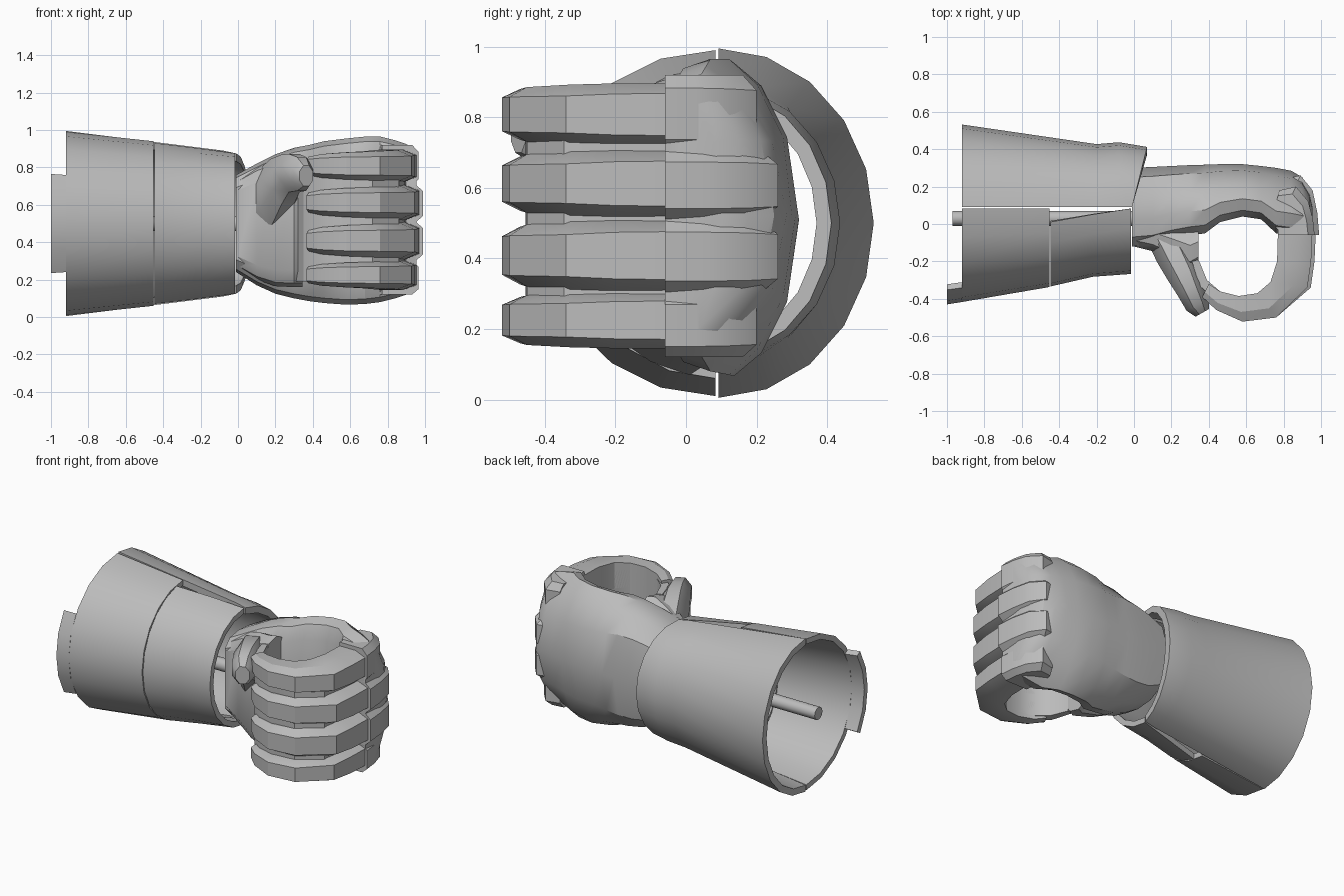
import bpy, bmesh
from math import sin, cos, radians
from mathutils import Vector

if "Cube" in bpy.data.objects:
    bpy.data.objects.remove(bpy.data.objects["Cube"])

grey = bpy.data.materials.new("plain grey")
grey.use_nodes = True
GREY = (0.5, 0.5, 0.5, 1)
grey.diffuse_color = GREY
grey.node_tree.nodes["Principled BSDF"].inputs["Base Color"].default_value = GREY


def loft(name, rings, angle=30):
    """Skin a list of equal closed rings and cap both ends."""
    bm = bmesh.new()
    rows = [[bm.verts.new(p) for p in ring] for ring in rings]
    n = len(rows[0])
    for a, b in zip(rows, rows[1:]):
        for i in range(n):
            j = (i + 1) % n
            bm.faces.new((a[i], a[j], b[j], b[i]))
    bm.faces.new(rows[0])
    bm.faces.new(rows[-1])
    bmesh.ops.recalc_face_normals(bm, faces=bm.faces)
    mesh = bpy.data.meshes.new(name)
    bm.to_mesh(mesh)
    bm.free()
    mesh.materials.append(grey)
    obj = bpy.data.objects.new(name, mesh)
    bpy.context.collection.objects.link(obj)
    bpy.ops.object.select_all(action="DESELECT")
    obj.select_set(True)
    bpy.context.view_layer.objects.active = obj
    bpy.ops.object.shade_smooth_by_angle(angle=radians(angle))
    return obj


def shell(name, stations, side, seam, steps=10, thick=0.035, slant=0.0):
    """Curved plate; each station is x, half height, depth, half sweep in degrees."""
    rings = []
    for k, (x, h, d, sweep) in enumerate(stations):
        arc = [radians(sweep * (2 * i / steps - 1)) for i in range(steps + 1)]
        lean = slant if k == len(stations) - 1 else 0
        outer = [(x + lean * cos(a), seam + side * d * cos(a), 0.5 + h * sin(a)) for a in arc]
        inner = [(x + lean * cos(a), seam + side * (d - thick) * cos(a),
                  0.5 + (h - thick) * sin(a)) for a in arc]
        rings.append(outer + inner[::-1])
    return loft(name, rings)


# Forearm cuff: back plate, two front plates and the elbow tab
shell("cuff_back", [(-0.92, 0.495, 0.44, 90), (-0.2, 0.405, 0.335, 90),
                    (-0.08, 0.39, 0.345, 90), (-0.01, 0.375, 0.32, 90)],
      1, 0.092, thick=0.042, slant=0.08)
shell("cuff_front_rear", [(-0.92, 0.49, 0.50, 90), (-0.452, 0.44, 0.42, 90)], -1, 0.083)
shell("cuff_front_wrist", [(-0.447, 0.437, 0.417, 80), (-0.22, 0.405, 0.365, 85),
                           (-0.015, 0.375, 0.35, 90)], -1, 0.083)
shell("cuff_tab", [(-1.0, 0.5, 0.513, 32), (-0.92, 0.49, 0.50, 32)], -1, 0.083, steps=4)

# Rod running along the inside of the cuff
rod = [[(x, 0.03 + 0.04 * cos(radians(30 * i)), 0.5 + 0.04 * sin(radians(30 * i)))
        for i in range(12)] for x in (-0.97, 0.05)]
loft("inner_rod", rod, 40)


def hand_ring(x, y0, y1, z0, z1, full):
    """Rounded hand section; full makes the back shoulders squarer."""
    half = [(0.0, 0.87), (0.12, 0.97), (0.34, 1.0), (0.62, 0.92 + 0.06 * full),
            (0.88, 0.75 + 0.12 * full)]
    section = half + [(1.0, 0.5)] + [(u, 1 - v) for u, v in half[::-1]]
    return [(x, y0 + u * (y1 - y0), z0 + v * (z1 - z0)) for u, v in section]


# Palm and heel: x, front y, back y, low z, high z, fullness
PALM = [(-0.01, -0.12, 0.30, 0.24, 0.76, 1), (0.1, -0.11, 0.305, 0.17, 0.82, 1),
        (0.2, -0.08, 0.31, 0.125, 0.87, 0.8), (0.3, -0.06, 0.315, 0.1, 0.905, 0.6),
        (0.38, -0.05, 0.317, 0.085, 0.92, 0.4), (0.46, 0.01, 0.32, 0.075, 0.94, 0.2),
        (0.58, 0.04, 0.32, 0.066, 0.955, 0.1), (0.68, 0.025, 0.31, 0.07, 0.965, 0),
        (0.76, -0.05, 0.3, 0.08, 0.965, 0), (0.84, -0.06, 0.285, 0.1, 0.945, 0),
        (0.9, -0.06, 0.25, 0.12, 0.925, 0.1), (0.94, -0.06, 0.175, 0.14, 0.9, 0.3),
        (0.955, -0.06, 0.1, 0.16, 0.88, 0.3)]
HEEL = [(0.0, -0.12, 0.15, 0.26, 0.74, 0), (0.1, -0.145, 0.15, 0.2, 0.8, 0),
        (0.2, -0.195, 0.15, 0.165, 0.84, 0), (0.3, -0.25, 0.15, 0.16, 0.86, 0),
        (0.345, -0.22, 0.15, 0.16, 0.86, 0)]
loft("palm", [hand_ring(*s) for s in PALM])
loft("palm_heel", [hand_ring(*s) for s in HEEL])


def finger_ring(inner, outer, z, wide, narrow, bevel):
    """Six-sided section, broad on the grip side and bevelled outside."""
    a, b = Vector(inner), Vector(outer)
    pts = [(a, wide), (a.lerp(b, bevel), wide), (b, narrow)]
    upper = [(p.x, p.y, z + w) for p, w in pts]
    lower = [(p.x, p.y, z - w) for p, w in pts]
    return upper + lower[::-1]


# Knuckles and curled fingers, index to little
KNUCKLE = [((0.74, 0.02), (0.80, 0.24), 0.6), ((0.76, -0.02), (0.89, 0.26), 0.6),
           ((0.77, -0.03), (0.955, 0.18), 0.64), ((0.77, -0.04), (0.98, 0.06), 0.66),
           ((0.77, -0.06), (0.99, -0.06), 0.66)]
# Each finger station: inner point, outer point, outer width share, taper
FINGER = [((0.77, -0.03), (0.972, -0.04), 0.68, 1.0), ((0.765, -0.2), (0.965, -0.2), 0.66, 1.0),
          ((0.73, -0.31), (0.945, -0.34), 0.62, 0.96), ((0.66, -0.37), (0.76, -0.5), 0.64, 0.88),
          ((0.56, -0.385), (0.58, -0.522), 0.66, 0.82), ((0.46, -0.36), (0.44, -0.46), 0.66, 0.72),
          ((0.40, -0.32), (0.365, -0.39), 0.7, 0.56)]
ROWS = [("index", 0.81, 0.11, 0.808, 0.088, 0.06), ("middle", 0.607, 0.1, 0.612, 0.094, 0.0),
        ("ring", 0.405, 0.105, 0.408, 0.1, 0.0), ("little", 0.21, 0.09, 0.225, 0.08, 0.06)]
for name, kz, kw, fz, fw, drop in ROWS:
    rings = []
    for a, (x, y), n in KNUCKLE:
        back = max(0.0, min(1.0, (y + 0.06) / 0.25))
        outer = (x - drop * 0.4, y - drop * back)
        rings.append(finger_ring(a, outer, kz, kw, kw * n, 0.82))
    loft(name + "_knuckle", rings, 35)
    loft(name + "_finger", [finger_ring(a, (x - drop * 0.3 * (x > 0.9), y), fz, fw * t,
                                        fw * n * t, 0.62) for a, (x, y), n, t in FINGER], 25)

# Web closing the grip between the fingers and round to the palm heel
WEB = [((0.775, -0.04), (0.90, -0.04)), ((0.77, -0.2), (0.89, -0.2)),
       ((0.73, -0.31), (0.86, -0.345)), ((0.66, -0.37), (0.72, -0.45)),
       ((0.56, -0.385), (0.56, -0.455)), ((0.46, -0.36), (0.44, -0.41)),
       ((0.39, -0.3), (0.35, -0.33)), ((0.345, -0.19), (0.31, -0.2))]
loft("grip_web", [[(*a, 0.19), (*b, 0.19), (*b, 0.84), (*a, 0.84)] for a, b in WEB])

# Thumb folded forward out of the palm heel: centre, half width, half height
THUMB = [((0.14, -0.02, 0.6), 0.1, 0.2), ((0.21, -0.15, 0.66), 0.11, 0.2),
         ((0.265, -0.26, 0.735), 0.1, 0.145), ((0.3, -0.34, 0.77), 0.085, 0.11),
         ((0.34, -0.43, 0.765), 0.073, 0.098), ((0.365, -0.475, 0.755), 0.045, 0.06)]
across = Vector((0.87, 0.5, 0))
rings = []
for c, w, h in THUMB:
    rings.append([Vector(c) + across * w * cos(radians(45 * i + 22.5))
                  + Vector((0, 0, h * sin(radians(45 * i + 22.5)))) for i in range(8)])
loft("thumb", rings, 40)
